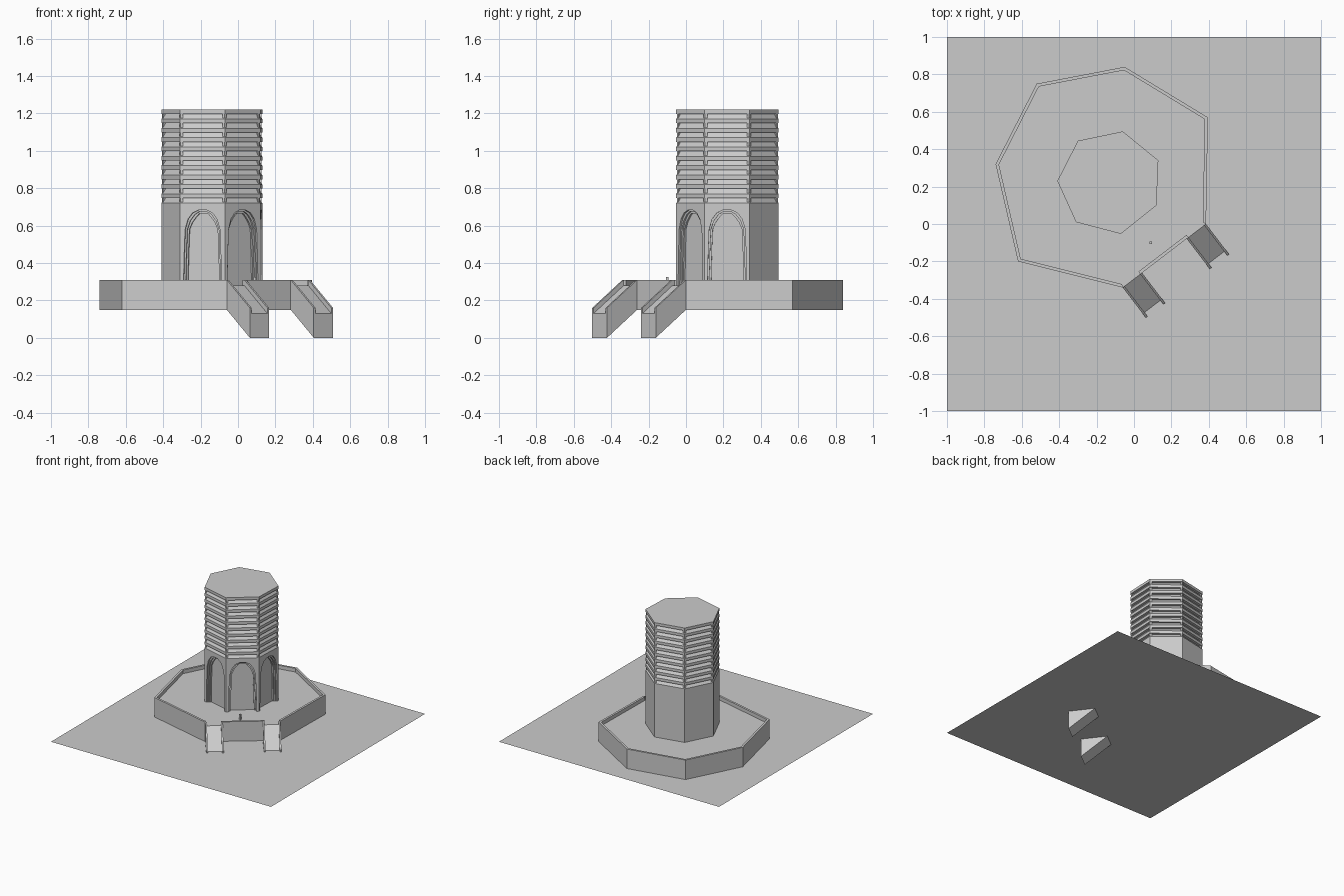
import bpy, bmesh
from mathutils import Vector

if "Cube" in bpy.data.objects:
    bpy.data.objects.remove(bpy.data.objects["Cube"])

GROUND, FLOOR, RIM, EAVE, TOP = 0.15, 0.28, 0.31, 0.70, 1.22
PLATFORM = [Vector(p) for p in [(-.05, .84), (-.52, .75), (-.74, .32), (-.62, -.20),
                                (-.06, -.34), (.385, 0), (.395, .57)]]
TOWER = [Vector(p) for p in [(-.06, .495), (-.30, .445), (-.41, .23), (-.31, .01),
                             (-.07, -.053), (.12, .10), (.13, .34)]]


def finish(name, bm, fix=True):
    if fix:
        bmesh.ops.recalc_face_normals(bm, faces=bm.faces)
    me = bpy.data.meshes.new(name)
    bm.to_mesh(me)
    bm.free()
    ob = bpy.data.objects.new(name, me)
    bpy.context.collection.objects.link(ob)
    return ob


def loft(bm, rings, caps=True):
    """Join closed rings of 3D points into a capped solid."""
    vs = [[bm.verts.new(p) for p in r] for r in rings]
    n = len(vs[0])
    for a, b in zip(vs, vs[1:]):
        for i in range(n):
            j = (i + 1) % n
            bm.faces.new((a[i], a[j], b[j], b[i]))
    if caps:
        bm.faces.new(vs[0][::-1])
        bm.faces.new(vs[-1])


def at(poly, z):
    return [(p.x, p.y, z) for p in poly]


def prism(bm, poly, z0, z1):
    loft(bm, [at(poly, z0), at(poly, z1)])


def inset(poly, d):
    """Parallel inset of a counter-clockwise convex polygon."""
    out = []
    for i, p in enumerate(poly):
        a = (p - poly[i - 1]).normalized()
        b = (poly[(i + 1) % len(poly)] - p).normalized()
        na, nb = Vector((-a.y, a.x)), Vector((-b.y, b.x))
        out.append(p + (na + nb) * d / (1 + na.dot(nb)))
    return out


# ground sheet
bm = bmesh.new()
bm.faces.new([bm.verts.new(p) for p in
              [(-1, -1, GROUND), (1, -1, GROUND), (1, 1, GROUND), (-1, 1, GROUND)]])
finish("ground_sheet", bm, False)

# platform deck
bm = bmesh.new()
prism(bm, PLATFORM, GROUND, FLOOR)
finish("platform_deck", bm)

# parapet, open where the two ramps meet the deck
RAMP_EDGE, RAMP_W, RAMP_L, RAIL = 4, 0.13, 0.203, 0.012
inner = inset(PLATFORM, 0.017)
a, b = PLATFORM[RAMP_EDGE], PLATFORM[RAMP_EDGE + 1]
along = (b - a).normalized()
out = Vector((along.y, -along.x))
length = (b - a).length
bm = bmesh.new()
for i, p in enumerate(PLATFORM):
    j = (i + 1) % len(PLATFORM)
    quad = [p, PLATFORM[j], inner[j], inner[i]]
    if i == RAMP_EDGE:
        s, e = a + along * (RAMP_W - RAIL), b - along * (RAMP_W - RAIL)
        quad = [s, e, e - out * .017, s - out * .017]
    prism(bm, quad, FLOOR, RIM)
finish("parapet", bm)

# two channel-shaped ramps
W, R = RAMP_W, RAIL
SECTION = [(0, .15), (W, .15), (W, RIM), (W - R, RIM), (W - R, FLOOR),
           (R, FLOOR), (R, RIM), (0, RIM)]
for name, start in (("left_ramp", 0), ("right_ramp", length - W)):
    bm = bmesh.new()
    rings = []
    for dist, drop in ((0, 0), (RAMP_L, .15)):
        o = a + along * start + out * dist
        rings.append([(*(o + along * u), z - drop) for u, z in SECTION])
    loft(bm, rings)
    finish(name, bm)

# small marker post behind the parapet
bm = bmesh.new()
c = Vector((.09, -.10))
prism(bm, [c + Vector(q) * .006 for q in [(-1, -1), (1, -1), (1, 1), (-1, 1)]], FLOOR, .325)
finish("marker_post", bm)

# tower base: plain walls, and three walls with stepped arched niches
HALF = [(.105, FLOOR), (.101, .45), (.096, .58), (.080, .635), (.055, .668), (.022, .683)]
STEP, DEPTH = 0.009, 0.011
bm = bmesh.new()
for i, p in enumerate(TOWER):
    q = TOWER[(i + 1) % len(TOWER)]
    d = (q - p).normalized()
    n = Vector((d.y, -d.x))
    mid, half = (p + q) / 2, (q - p).length / 2

    def vert(u, z, depth=0):
        return bm.verts.new((*(mid + d * u - n * depth), z))

    corners = [vert(half, FLOOR), vert(half, EAVE + .02), vert(-half, EAVE + .02), vert(-half, FLOOR)]
    if i not in (3, 4, 5):
        bm.faces.new(corners)
        continue

    def arch(shrink, depth):
        side = [(u - shrink * (u > .03), z - shrink * (z > .6)) for u, z in HALF]
        pts = [(-u, z) for u, z in side] + side[::-1]
        return [vert(u, z, depth) for u, z in pts]

    prev = arch(0, 0)
    bm.faces.new(corners + prev)
    for k in range(3):
        deep = arch(k * STEP, (k + 1) * DEPTH)
        rows = [prev, deep]
        if k < 2:
            rows.append(arch((k + 1) * STEP, (k + 1) * DEPTH))
        for r0, r1 in zip(rows, rows[1:]):
            for m in range(len(r0) - 1):
                bm.faces.new((r0[m], r0[m + 1], r1[m + 1], r1[m]))
        prev = rows[-1]
    bm.faces.new(prev[::-1])
bmesh.ops.remove_doubles(bm, verts=bm.verts, dist=1e-5)
finish("tower_base", bm)

# louvred upper tower: saw-tooth profile carried round the seven sides
ROWS = 10
pitch = (TOP - EAVE - .02) / ROWS
core = inset(TOWER, .02)
rings = [at(core, EAVE), at(TOWER, EAVE)]
for k in range(ROWS):
    z = EAVE + .02 + k * pitch
    rings += [at(TOWER, z), at(core, z + pitch * .55), at(TOWER, z + pitch * .55)]
rings.append(at(TOWER, TOP))
bm = bmesh.new()
loft(bm, rings)
finish("louvres", bm)

# corner posts between the louvres
bm = bmesh.new()
shell = inset(TOWER, .004)
deep = inset(TOWER, .024)
for i, p in enumerate(shell):
    to_prev = (shell[i - 1] - p).normalized() * .013
    to_next = (shell[(i + 1) % len(shell)] - p).normalized() * .013
    prism(bm, [p + to_prev, p, p + to_next, deep[i]], EAVE + .01, TOP - .005)
finish("corner_posts", bm)
